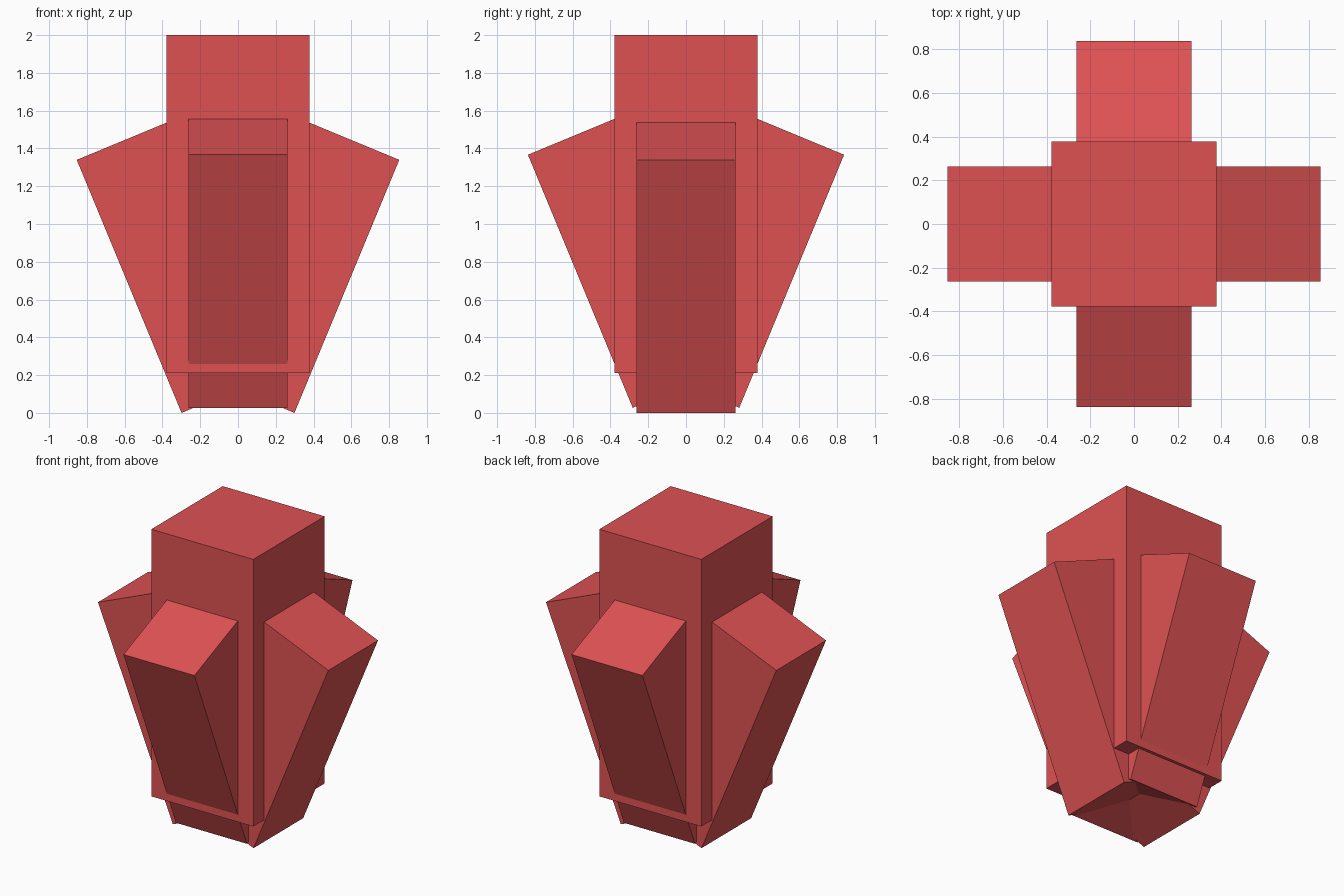
import bpy
import math
from mathutils import Matrix, Vector

cube = bpy.data.objects.get("Cube")
if cube:
    bpy.data.objects.remove(cube, do_unlink=True)

# Single flat red
red = bpy.data.materials.new("coral_red")
red.use_nodes = True
colour = (0.73, 0.083, 0.086, 1.0)
red.diffuse_color = colour
red.node_tree.nodes["Principled BSDF"].inputs["Base Color"].default_value = colour

TILT = math.radians(22.5)


def box(name, size, matrix):
    """Flat-shaded box of the given size, placed by a matrix."""
    bpy.ops.mesh.primitive_cube_add(size=1)
    obj = bpy.context.object
    obj.name = obj.data.name = name
    obj.data.transform(matrix @ Matrix.Diagonal((*size, 1.0)))
    obj.data.materials.append(red)
    return obj


def fin(name, turn, reach, bottom, width=0.526, depth=0.526, length=1.45):
    """Leaning block; (reach, bottom) is its outer lower edge, turned about z."""
    pivot = Matrix.Translation(Vector((reach, 0, bottom)))
    offset = Matrix.Translation(Vector((-depth / 2, 0, length / 2)))
    spin = Matrix.Rotation(math.radians(turn), 4, 'Z')
    lean = Matrix.Rotation(TILT, 4, 'Y')
    return box(name, (depth, width, length), spin @ pivot @ lean @ offset)


# Upright central column
box("central_column", (0.756, 0.756, 1.79),
    Matrix.Translation(Vector((0, 0, 1.105))))

# Four blocks leaning outwards; the side pair sits slightly lower and wider
for name, turn, reach, bottom in (
        ("left_fin", 0, 0.299, 0.0),
        ("back_fin", 90, 0.282, 0.027),
        ("right_fin", 180, 0.299, 0.0),
        ("front_fin", 270, 0.282, 0.027)):
    fin(name, turn, reach, bottom)
